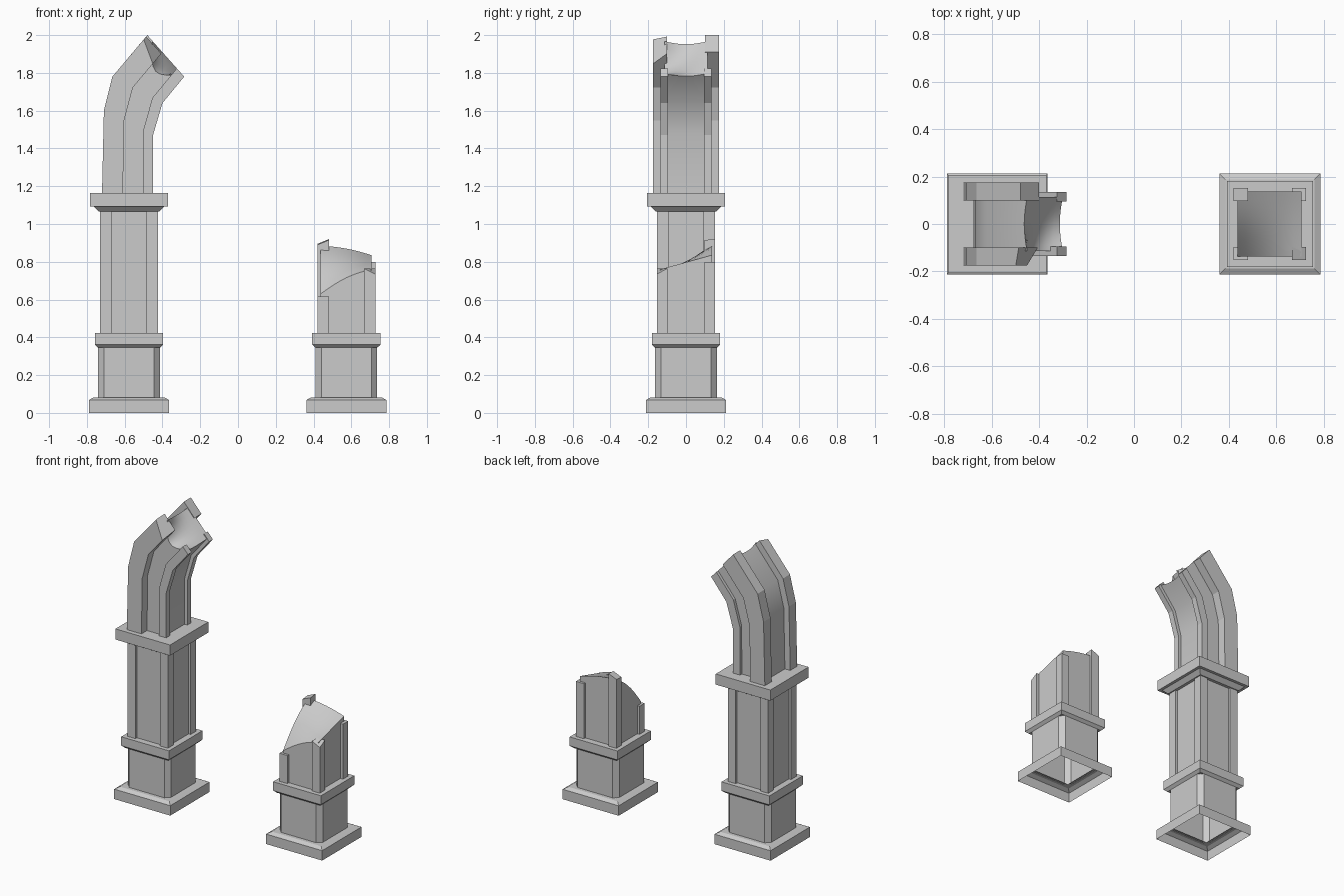
import bpy, bmesh
from math import sin, pi

if "Cube" in bpy.data.objects:
    bpy.data.objects.remove(bpy.data.objects["Cube"])


def finish(bm, name, smooth=False):
    bmesh.ops.recalc_face_normals(bm, faces=bm.faces)
    me = bpy.data.meshes.new(name)
    bm.to_mesh(me)
    bm.free()
    ob = bpy.data.objects.new(name, me)
    bpy.context.collection.objects.link(ob)
    if smooth:
        bpy.ops.object.select_all(action='DESELECT')
        ob.select_set(True)
        bpy.context.view_layer.objects.active = ob
        bpy.ops.object.shade_smooth_by_angle(angle=0.6)
    return ob


def molding(name, cx, profile, chamfer=0.0, cap=False):
    """Stack of square (or corner-cut) rings, open underneath."""
    bm = bmesh.new()
    rings = []
    for h, z in profile:
        if chamfer:
            c = h - chamfer
            pts = [(h, -c), (h, c), (c, h), (-c, h), (-h, c), (-h, -c), (-c, -h), (c, -h)]
        else:
            pts = [(h, -h), (h, h), (-h, h), (-h, -h)]
        rings.append([bm.verts.new((cx + x, y, z)) for x, y in pts])
    for a, b in zip(rings, rings[1:]):
        for i in range(len(a)):
            j = (i + 1) % len(a)
            bm.faces.new((a[i], a[j], b[j], b[i]))
    if cap:
        bm.faces.new(rings[-1])
    return finish(bm, name)


def loft(name, n, stations, pos, smooth=False):
    """Four-sided bar through stations with an n x n gridded end surface."""
    bm = bmesh.new()
    rim = ([(i, 0) for i in range(n)] + [(n, j) for j in range(n)]
           + [(i, n) for i in range(n, 0, -1)] + [(0, j) for j in range(n, 0, -1)])
    grids = [{(i, j): bm.verts.new(pos(i / n, j / n, k))
              for i in range(n + 1) for j in range(n + 1)} for k in range(stations)]
    for a, b in zip(grids, grids[1:]):
        for p, q in zip(rim, rim[1:] + rim[:1]):
            bm.faces.new((a[p], a[q], b[q], b[p]))
    for g in (grids[0], grids[-1]):
        for i in range(n):
            for j in range(n):
                bm.faces.new((g[i, j], g[i + 1, j], g[i + 1, j + 1], g[i, j + 1]))
    loose = [v for v in bm.verts if not v.link_faces]
    bmesh.ops.delete(bm, geom=loose, context='VERTS')
    return finish(bm, name, smooth)


def bar(name, x0, x1, y0, y1, z0, top, n=1, smooth=False):
    """Upright bar whose top height is a function of (u, v)."""
    loft(name, n, 2, lambda u, v, k: (x0 + (x1 - x0) * u, y0 + (y1 - y0) * v,
                                      top(u, v) if k else z0), smooth)


LEFT, RIGHT = -0.577, 0.574
OUT, INN, CORE = 0.153, 0.093, 0.137

# Bases, pedestals and lower collars of both columns
for side, cx in (("left", LEFT), ("right", RIGHT)):
    molding(side + "_plinth", cx, [(.2125, 0), (.2125, .068), (.187, .082), (.15, .082)])
    molding(side + "_pedestal", cx, [(.163, .08), (.163, .35)], chamfer=.03)
    molding(side + "_lower_collar", cx,
            [(.15, .345), (.163, .345), (.181, .362), (.181, .423)], cap=True)

# Intact shaft of the left column
bar("left_shaft_core", LEFT - CORE, LEFT + CORE, -CORE, CORE, .42, lambda u, v: 1.08)
for sx in (-1, 1):
    for sy in (-1, 1):
        xs = sorted((LEFT + sx * INN, LEFT + sx * OUT))
        ys = sorted((sy * INN, sy * OUT))
        bar("left_shaft_post", *xs, *ys, .42, lambda u, v: 1.08)
molding("left_upper_collar", LEFT,
        [(.14, 1.065), (.16, 1.065), (.187, 1.092), (.207, 1.092), (.207, 1.165)], cap=True)

# Broken shaft of the right column


def broken_top(u, v):
    front = .63 + .13 * u + .02 * sin(pi * u)
    back = .885 - .05 * u + .01 * sin(pi * u)
    w = v + .12 * sin(pi * v) * (1 - u)
    return front + (back - front) * w


bar("right_shaft_core", RIGHT - CORE, RIGHT + CORE - .004, -CORE, CORE, .42,
    broken_top, n=8, smooth=True)
post_tops = {(-1, -1): lambda u, v: .615,
             (1, -1): lambda u, v: .765 - .03 * u * (1 - v),
             (-1, 1): lambda u, v: .89 + .025 * u + .005 * v,
             (1, 1): lambda u, v: .80}
for (sx, sy), top in post_tops.items():
    xs = sorted((RIGHT + sx * INN, RIGHT + sx * OUT))
    ys = sorted((sy * (INN + .005), sy * OUT))
    bar("right_shaft_post", *xs, *ys, .42, top)

# Bent arch stump: outer and inner curves in the xz plane
OUTER = [(-.72, 1.16), (-.71, 1.60), (-.665, 1.78), (-.48, 2.0)]
INNER = [(-.45, 1.16), (-.45, 1.47), (-.40, 1.64), (-.285, 1.78)]


def arch_part(name, t0, t1, y0, y1, end=None, n=1, smooth=False):
    def pos(u, v, k):
        t = t0 + (t1 - t0) * u
        d = end(u, v) if end and k == 3 else 0
        (ax, az), (bx, bz) = OUTER[k], INNER[k]
        return (ax + (bx - ax) * t + .64 * d, y0 + (y1 - y0) * v, az + (bz - az) * t + .77 * d)
    loft(name, n, 4, pos, smooth)


arch_part("arch_core", .15, .92, -.115, .115,
          lambda u, v: -.095 * (1 - v) ** 2 * sin(pi * u) - .02 * sin(pi * v), 8, True)
arch_part("arch_outer_rib_back", 0, .41, .10, .175)
arch_part("arch_outer_rib_front", 0, .41, -.175, -.10,
          lambda u, v: -(.02 + .05 * u) * (1 - v) - .01)
for s in (-1, 1):
    arch_part("arch_inner_rib", .8, 1, *sorted((s * .095, s * .135)))
